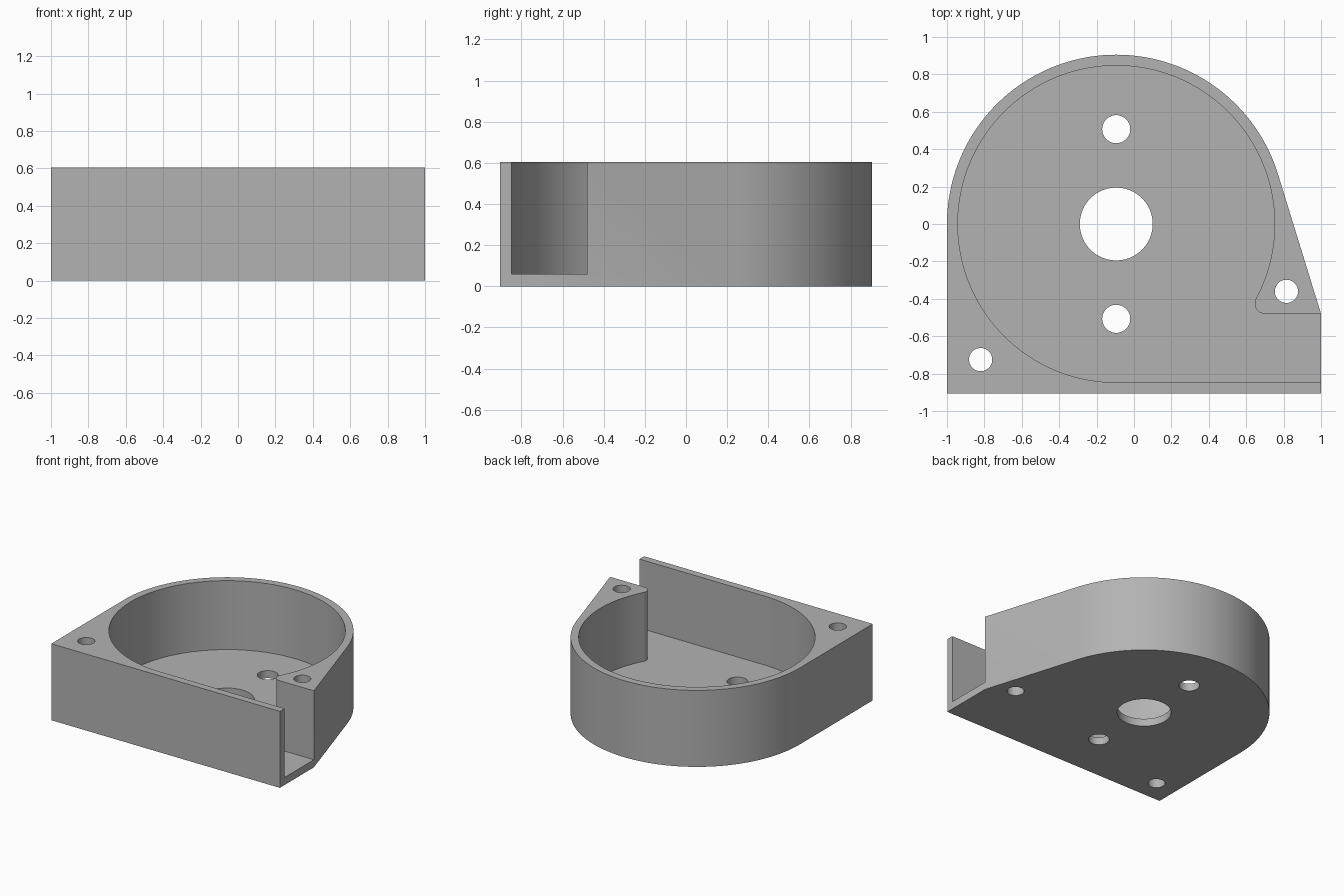
import bpy, bmesh
from math import sin, cos, asin, acos, atan2, hypot, pi, radians

if "Cube" in bpy.data.objects:
    bpy.data.objects.remove(bpy.data.objects["Cube"])

HEIGHT, FLOOR = 0.605, 0.06
CX, CY = -0.095, 0.0
R_OUT, R_IN, R_TIP = 0.905, 0.847, 0.055
LIP_Y = -0.48          # upper edge of the side outlet

grey = bpy.data.materials.new("grey")
grey.use_nodes = True
grey.diffuse_color = (0.45, 0.45, 0.45, 1)
grey.node_tree.nodes["Principled BSDF"].inputs["Base Color"].default_value = (0.45, 0.45, 0.45, 1)


def arc(cx, cy, r, a0, a1, steps):
    return [(cx + r * cos(a0 + (a1 - a0) * i / steps),
             cy + r * sin(a0 + (a1 - a0) * i / steps)) for i in range(steps + 1)]


def prism(name, outline, z0, z1):
    bm = bmesh.new()
    face = bm.faces.new([bm.verts.new((x, y, z0)) for x, y in outline])
    top = bmesh.ops.extrude_face_region(bm, geom=[face])["geom"]
    bmesh.ops.translate(bm, vec=(0, 0, z1 - z0),
                        verts=[v for v in top if isinstance(v, bmesh.types.BMVert)])
    bmesh.ops.recalc_face_normals(bm, faces=bm.faces)
    mesh = bpy.data.meshes.new(name)
    bm.to_mesh(mesh)
    bm.free()
    mesh.materials.append(grey)
    obj = bpy.data.objects.new(name, mesh)
    bpy.context.collection.objects.link(obj)
    return obj


def cut(target, cutter):
    cutter.hide_render = True
    bpy.context.view_layer.objects.active = target
    mod = target.modifiers.new("cut", "BOOLEAN")
    mod.operation, mod.solver, mod.object = "DIFFERENCE", "EXACT", cutter
    bpy.ops.object.modifier_apply(modifier=mod.name)
    bpy.data.objects.remove(cutter)


# Housing: round back, square front, slanted side tangent to the round
dx, dy = 1 - CX, LIP_Y - CY
tangent = atan2(dy, dx) + acos(R_OUT / hypot(dx, dy))
outline = [(-1, -R_OUT), (1, -R_OUT), (1, LIP_Y)] + arc(CX, CY, R_OUT, tangent, pi, 96)
housing = prism("housing", outline, 0, HEIGHT)

# Chamber: round pocket that opens into the outlet past a rounded tongue
tip_y = LIP_Y + R_TIP
tip_angle = asin((tip_y - CY) / (R_IN + R_TIP))
tip_x = CX + (R_IN + R_TIP) * cos(tip_angle)
chamber = arc(CX, CY, R_IN, tip_angle, radians(270), 144)
chamber += [(1.2, CY - R_IN), (1.2, LIP_Y)]
chamber += arc(tip_x, tip_y, R_TIP, radians(270), pi + tip_angle, 16)[:-1]
cut(housing, prism("chamber_cutter", chamber, FLOOR, HEIGHT + 0.2))

# Through holes: shaft, two motor screws, two corner screws
for x, y, r in [(CX, CY, 0.195), (CX, 0.507, 0.075), (CX, -0.507, 0.075),
                (-0.82, -0.725, 0.062), (0.815, -0.36, 0.062)]:
    cut(housing, prism("hole_cutter", arc(x, y, r, 0, 2 * pi, 48)[:-1], -0.2, HEIGHT + 0.2))

# Smooth curved walls, crisp rims
bpy.ops.object.select_all(action="DESELECT")
housing.select_set(True)
bpy.context.view_layer.objects.active = housing
bpy.ops.object.shade_smooth_by_angle(angle=radians(30))
